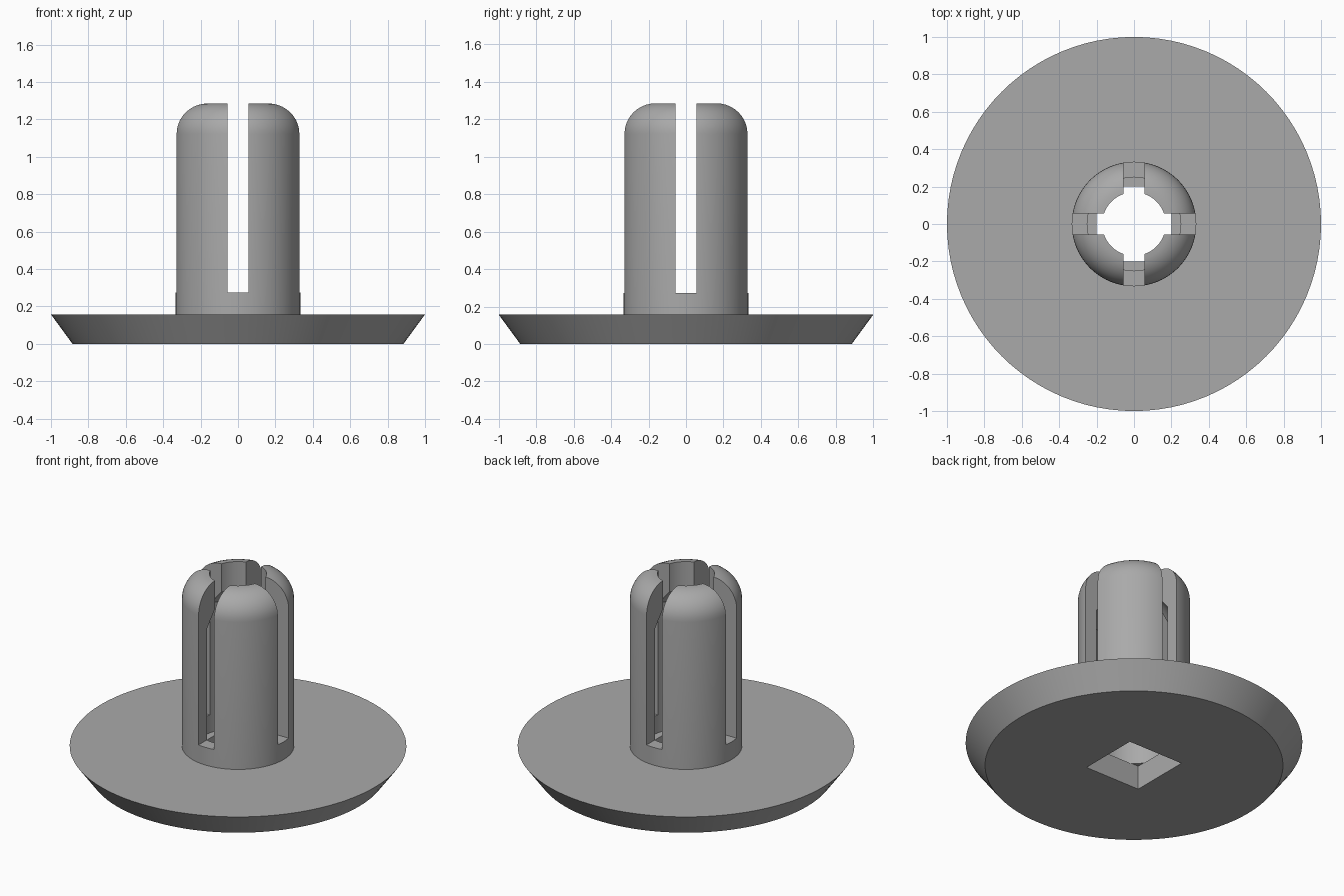
import bpy, bmesh, math
from mathutils import Matrix

if "Cube" in bpy.data.objects:
    bpy.data.objects.remove(bpy.data.objects["Cube"])

SEGMENTS = 96
PLATE_TOP, SLOT_FLOOR, TOP = 0.157, 0.273, 1.285
SHAFT_R, MOUTH_R, BORE_R = 0.333, 0.17, 0.25
FILLET = SHAFT_R - MOUTH_R

plastic = bpy.data.materials.new("grey plastic")
plastic.diffuse_color = (0.40, 0.40, 0.40, 1)
plastic.use_nodes = True
plastic.node_tree.nodes["Principled BSDF"].inputs["Base Color"].default_value = plastic.diffuse_color


def make_object(name, bm):
    bmesh.ops.recalc_face_normals(bm, faces=bm.faces)
    mesh = bpy.data.meshes.new(name)
    bm.to_mesh(mesh)
    bm.free()
    mesh.materials.append(plastic)
    obj = bpy.data.objects.new(name, mesh)
    bpy.context.collection.objects.link(obj)
    return obj


def lathe(name, profile):
    bm = bmesh.new()
    verts = [bm.verts.new((r, 0, z)) for r, z in profile]
    edges = [bm.edges.new(pair) for pair in zip(verts, verts[1:])]
    bmesh.ops.spin(bm, geom=verts + edges, cent=(0, 0, 0), axis=(0, 0, 1),
                   angle=math.tau, steps=SEGMENTS, use_duplicate=False)
    bmesh.ops.remove_doubles(bm, verts=bm.verts, dist=1e-5)
    return make_object(name, bm)


def box(name, size, z0, z1):
    bm = bmesh.new()
    bmesh.ops.create_cube(bm, size=1, matrix=Matrix.Translation((0, 0, (z0 + z1) / 2))
                          @ Matrix.Diagonal((size[0], size[1], z1 - z0, 1)))
    return make_object(name, bm)


# Flanged plug: bevelled plate, rounded shaft and a bore that narrows at the mouth
rounding = [(MOUTH_R + FILLET * math.cos(a), TOP - FILLET + FILLET * math.sin(a))
            for a in (math.pi / 2 * i / 10 for i in range(11))]
profile = ([(0, 0), (0.885, 0), (1, PLATE_TOP), (SHAFT_R, PLATE_TOP)] + rounding +
           [(MOUTH_R, 1.1), (BORE_R, 1.0), (BORE_R, 0.155), (0, 0.155)])
plug = lathe("flanged_plug", profile)

# Crossed slots that split the shaft into four fingers, and the square socket
cutters = [box("slot_cutter_x", (1, 0.112), SLOT_FLOOR, 1.5),
           box("slot_cutter_y", (0.112, 1), SLOT_FLOOR, 1.5),
           box("socket_cutter", (0.4, 0.4), -0.2, PLATE_TOP)]

bpy.context.view_layer.objects.active = plug
plug.select_set(True)
for cutter in cutters:
    cut = plug.modifiers.new(cutter.name, 'BOOLEAN')
    cut.operation, cut.solver, cut.object = 'DIFFERENCE', 'EXACT', cutter
    bpy.ops.object.modifier_apply(modifier=cut.name)
    bpy.data.objects.remove(cutter)

bpy.ops.object.shade_smooth_by_angle(angle=math.radians(30))
